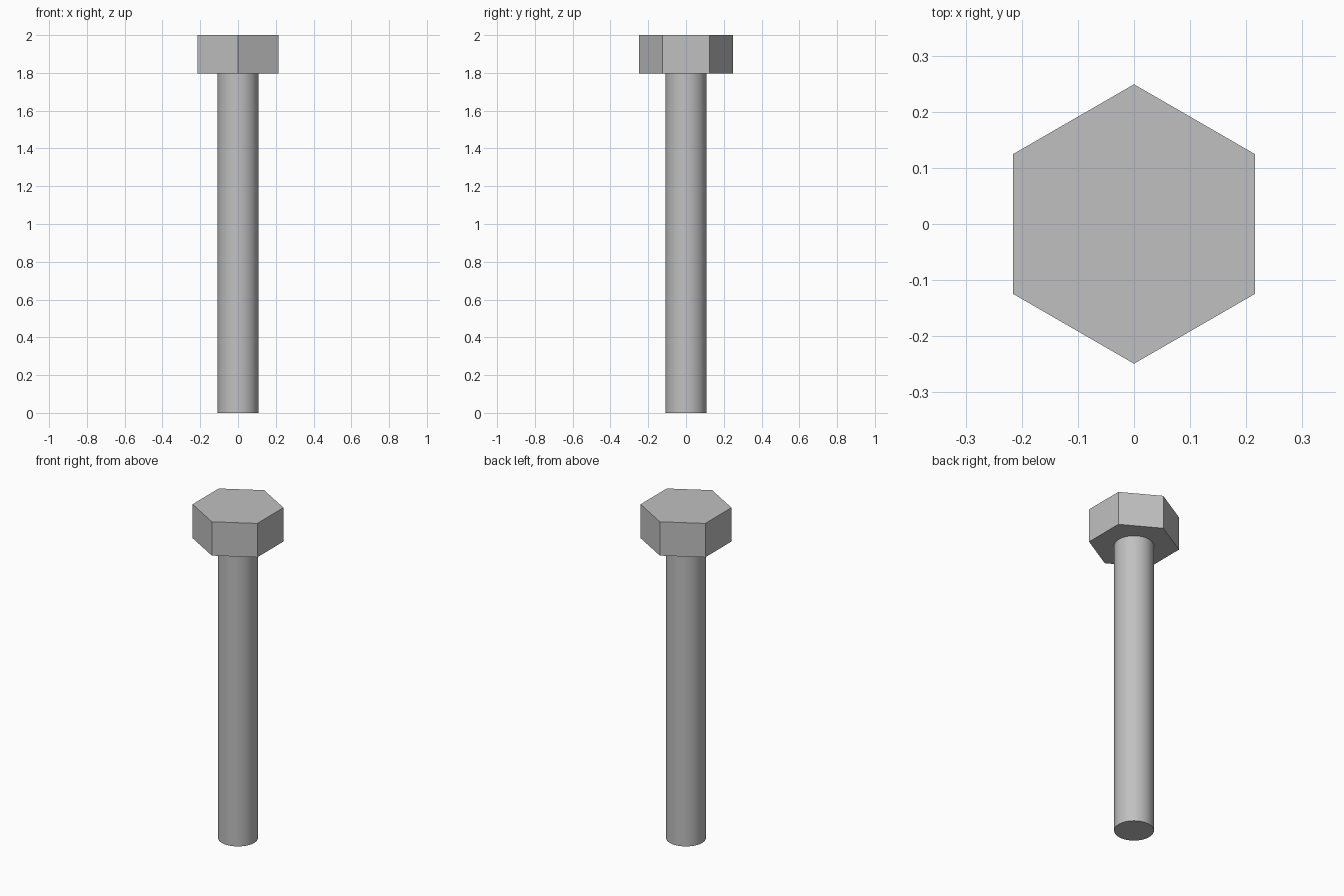
import bpy
import math

default = bpy.data.objects.get("Cube")
if default:
    bpy.data.objects.remove(default, do_unlink=True)

HEAD_BOTTOM, TOP = 1.796, 2.0

steel = bpy.data.materials.new("grey_steel")
steel.use_nodes = True
colour = (0.53, 0.53, 0.53, 1)
steel.diffuse_color = colour
steel.node_tree.nodes["Principled BSDF"].inputs["Base Color"].default_value = colour


def prism(name, sides, radius, bottom, top):
    """Upright prism with a corner on the y axis."""
    bpy.ops.mesh.primitive_cylinder_add(
        vertices=sides, radius=radius, depth=top - bottom,
        location=(0, 0, (top + bottom) / 2))
    part = bpy.context.object
    part.name = name
    part.data.materials.append(steel)
    return part


# Hexagonal head, flat faced
prism("hex_head", 6, 0.249, HEAD_BOTTOM, TOP)

# Round shank with smooth sides and crisp end
prism("shank", 64, 0.1085, 0, HEAD_BOTTOM)
bpy.ops.object.shade_smooth_by_angle(angle=math.radians(30))
